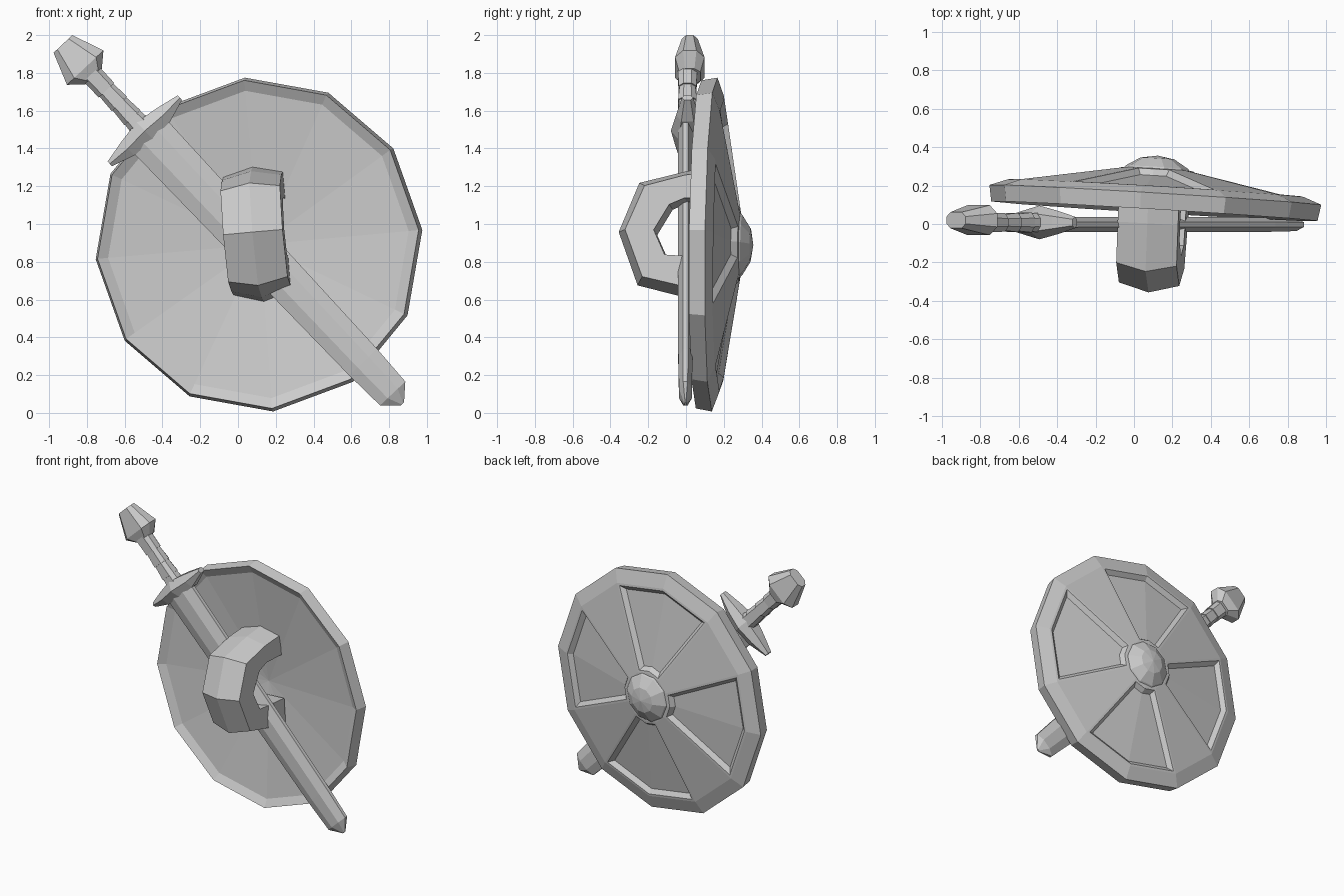
import bpy, bmesh
from math import cos, sin, radians, pi
from mathutils import Matrix, Vector

if "Cube" in bpy.data.objects:
    bpy.data.objects.remove(bpy.data.objects["Cube"])


def loft(name, rings, mat, caps=True, edit=None):
    """Skin a list of equal-length point rings into one flat-shaded object."""
    bm = bmesh.new()
    rows = [[bm.verts.new(p) for p in ring] for ring in rings]
    n = len(rows[0])
    bands = []
    for a, b in zip(rows, rows[1:]):
        bands.append([bm.faces.new((a[i], a[(i + 1) % n], b[(i + 1) % n], b[i]))
                      for i in range(n)])
    if caps:
        bm.faces.new(rows[0])
        bm.faces.new(rows[-1])
    bmesh.ops.recalc_face_normals(bm, faces=bm.faces)
    if edit:
        edit(bm, bands)
    bmesh.ops.remove_doubles(bm, verts=bm.verts, dist=1e-4)
    bm.transform(mat)
    bmesh.ops.recalc_face_normals(bm, faces=bm.faces)
    me = bpy.data.meshes.new(name)
    bm.to_mesh(me)
    bm.free()
    ob = bpy.data.objects.new(name, me)
    bpy.context.collection.objects.link(ob)
    return ob


def disc_rings(profile, n):
    """Rings around local y from (radius, y) pairs."""
    return [[(r * cos(2 * pi * i / n), h, r * sin(2 * pi * i / n)) for i in range(n)]
            for r, h in profile]


# Shield frame: slight roll and tilt
shield_mat = (Matrix.Translation((0.102, -0.003, 0.893)) @ Matrix.Diagonal((0.988, 1, 1.008, 1))
              @ Matrix.Rotation(-0.06, 4, 'Z') @ Matrix.Rotation(-0.012, 4, 'X')
              @ Matrix.Rotation(radians(-5), 4, 'Y'))


# Shield: 12-sided dish with four sunken panels on the back
def sink_panels(bm, bands):
    slope = bands[4]
    for k in (0, 3, 6, 9):
        panel = [slope[k - 1], slope[k]]
        bmesh.ops.inset_region(bm, faces=panel, thickness=0.016, use_even_offset=True)
        bmesh.ops.inset_region(bm, faces=panel, thickness=0.026, depth=-0.03,
                               use_even_offset=True)


profile = [(0, 0.20), (0.81, 0.10), (0.865, 0.07), (0.88, 0.155),
           (0.785, 0.19), (0.18, 0.29), (0, 0.30)]
loft("shield", disc_rings(profile, 12), shield_mat, caps=False, edit=sink_panels)

# Boss in the middle of the back
loft("shield_boss", disc_rings([(0, 0.24), (0.185, 0.275), (0.165, 0.30), (0.09, 0.345),
                                (0, 0.36)], 10), shield_mat, caps=False)

# Arm strap: five-sided section swept along a half-hexagon path
strap_path = [((0.16, 0.41), (0.16, 0.23)), ((0.0, 0.385), (0.0, 0.23)),
              ((-0.25, 0.32), (-0.08, 0.195)), ((-0.355, 0.06), (-0.16, 0.06)),
              ((-0.25, -0.22), (-0.10, -0.07)), ((0.0, -0.28), (0.0, -0.075)),
              ((0.16, -0.30), (0.16, -0.08))]
rings = []
for outer, inner in strap_path:
    o, i = Vector(outer), Vector(inner)
    e = o.lerp(i, 0.22)
    rings.append([(x, p[0], p[1]) for x, p in
                  ((-0.16, i), (-0.16, e), (0, o), (0.16, e), (0.16, i))])
loft("arm_strap", rings, shield_mat)

# Sword frame: local x runs from guard to tip, local z across the blade
u, v = Vector((0.686, 0, -0.727)), Vector((0.727, 0, 0.686))
sword_mat = Matrix(((u.x, 0, v.x, -0.49), (0, 1, 0, 0), (u.z, 0, v.z, 1.49), (0, 0, 0, 1)))


def bar_rings(stations, y0=0.0):
    """Chamfered box rings along local x from (x, half_width, half_depth)."""
    corners = ((-1, -.45), (-.6, -1), (.6, -1), (1, -.45), (1, .45), (.6, 1), (-.6, 1), (-1, .45))
    return [[(s, y0 + d * b, w * a) for a, b in corners] for s, w, d in stations]


# Blade: flat faceted section ending in a short point
rings = []
for s, w, d in [(0.0, 0.125, 0.04), (1.68, 0.102, 0.038), (1.908, 0.092, 0.034),
                (1.983, 0.012, 0.006)]:
    rings.append([(s, y - 0.003, z) for y, z in
                  ((-d, -w * 0.4), (-d, w * 0.4), (-d * 0.35, w), (d * 0.35, w),
                   (d, w * 0.4), (d, -w * 0.4), (d * 0.35, -w), (-d * 0.35, -w))])
loft("blade", rings, sword_mat)

# Grip with stepped wrappings
loft("grip", bar_rings([(-0.42, 0.058, 0.05), (-0.30, 0.056, 0.048), (-0.30, 0.05, 0.042),
                        (-0.20, 0.056, 0.05), (-0.20, 0.05, 0.044), (-0.10, 0.058, 0.052),
                        (-0.10, 0.054, 0.046), (0.0, 0.066, 0.056)], 0.008), sword_mat)

# Pommel
loft("pommel", bar_rings([(-0.637, 0.068, 0.042), (-0.465, 0.133, 0.078),
                          (-0.40, 0.06, 0.056)], 0.02), sword_mat)

# Cross guard: tapers to both ends
rings = []
for z, s0, s1, d in [(-0.255, -0.022, 0.012, 0.03), (-0.13, -0.048, 0.052, 0.06),
                     (0, -0.068, 0.058, 0.088), (0.13, -0.048, 0.052, 0.06),
                     (0.255, -0.022, 0.012, 0.03)]:
    m = (s0 + s1) / 2
    rings.append([(s, 0.008 + y, z) for s, y in
                  ((s0, -d * 0.55), (m, -d), (s1, -d * 0.55),
                   (s1, d * 0.55), (m, d), (s0, d * 0.55))])
loft("cross_guard", rings, sword_mat)
